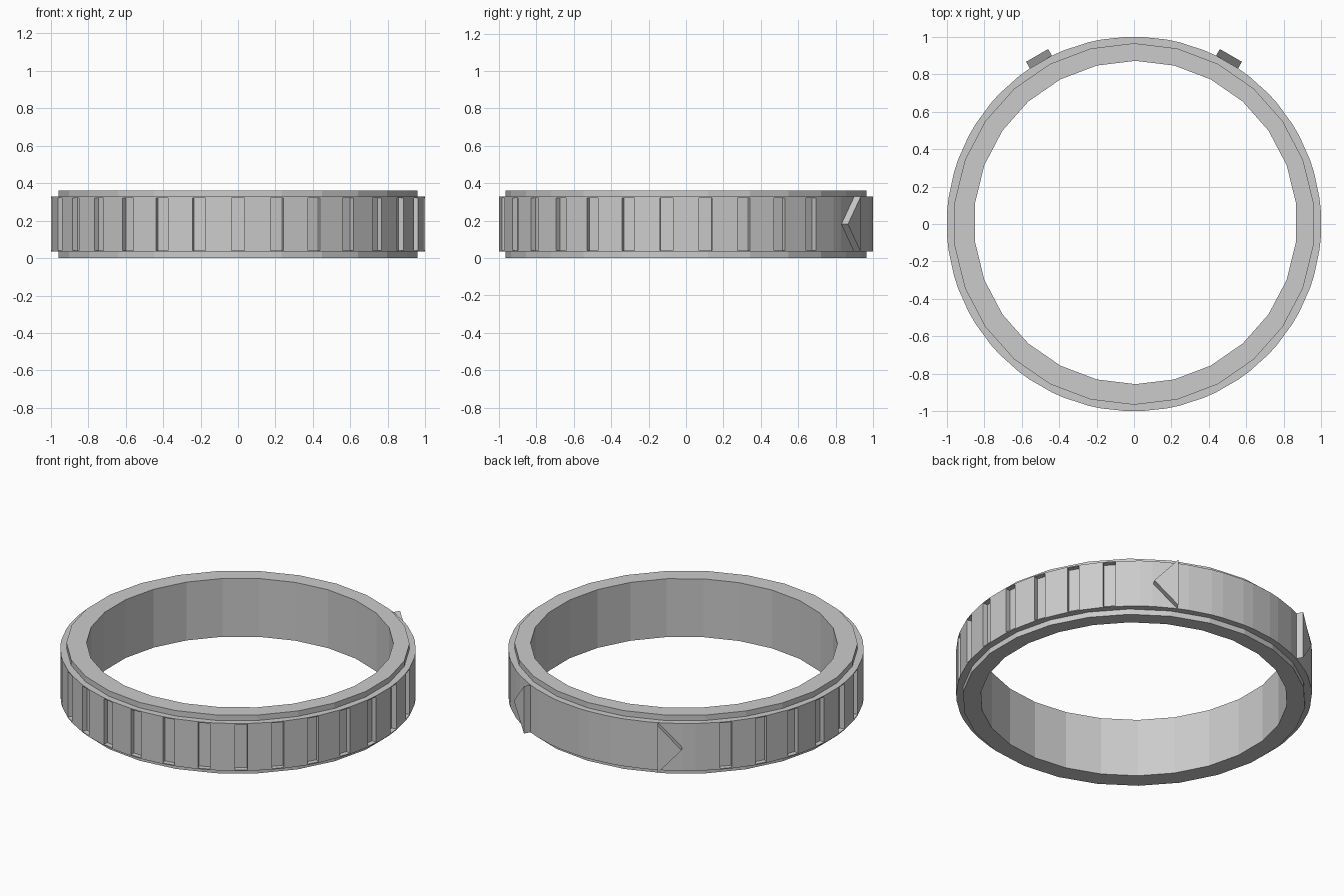
import bpy, bmesh
from math import sin, cos, radians
from mathutils import Vector

if "Cube" in bpy.data.objects:
    bpy.data.objects.remove(bpy.data.objects["Cube"])


def finish(bm, name):
    bmesh.ops.recalc_face_normals(bm, faces=bm.faces)
    mesh = bpy.data.meshes.new(name)
    bm.to_mesh(mesh)
    bm.free()
    ob = bpy.data.objects.new(name, mesh)
    bpy.context.collection.objects.link(ob)
    return ob


def polar(r, deg, z, off=0.0):
    # angle is measured from the front (-y) towards +x
    a = radians(deg)
    return Vector((r * sin(a) + off, -r * cos(a) + off, z))


def ring_mesh(profile, angles):
    # sweep a closed (radius, z, offset) profile around z; faces keyed by (segment, side)
    bm = bmesh.new()
    loops = [[bm.verts.new(polar(r, a, z, o)) for r, z, o in profile] for a in angles]
    n, m = len(angles), len(profile)
    faces = {}
    for i in range(n):
        p, q = loops[i], loops[(i + 1) % n]
        for j in range(m):
            k = (j + 1) % m
            faces[i, j] = bm.faces.new((p[j], q[j], q[k], p[k]))
    return bm, faces


# Inner ring, 26 sided, with a slightly off-centre bore
bm, _ = ring_mesh([(0.965, 0, 0), (0.965, 0.362, 0), (0.863, 0.362, 0.008), (0.863, 0, 0.008)],
                  [i * 360 / 26 for i in range(26)])
finish(bm, "inner_ring")

# Grip band with recessed slots everywhere but the back
angles = [12 * k + s for k in range(30) for s in (-2, 2)]
bm, faces = ring_mesh([(1.0, 0.034, 0), (1.0, 0.04, 0), (1.0, 0.322, 0), (1.0, 0.328, 0),
                       (0.94, 0.328, 0), (0.94, 0.034, 0)], angles)
bmesh.ops.recalc_face_normals(bm, faces=bm.faces)
slots = [faces[2 * k, 1] for k in range(30) if k <= 11 or k >= 19]
for f in bmesh.ops.extrude_discrete_faces(bm, faces=slots)["faces"]:
    c = f.calc_center_median()
    d = Vector((c.x, c.y, 0)).normalized() * -0.03
    bmesh.ops.translate(bm, verts=f.verts, vec=d)
finish(bm, "grip_band")

# Triangular pointers on the back, aimed away from the plain section
for side, name in ((1, "right_pointer"), (-1, "left_pointer")):
    bm = bmesh.new()
    a = radians(30)
    normal = Vector((side * sin(a), cos(a), 0))
    along = Vector((side * cos(a), -sin(a), 0))
    tri = [(-0.07, 0.034), (-0.07, 0.328), (0.066, 0.181)]
    inner, outer = [[bm.verts.new(normal * r + along * t + Vector((0, 0, z))) for t, z in tri]
                    for r in (0.997, 1.038)]
    bm.faces.new(inner)
    bm.faces.new(outer)
    for i in range(3):
        j = (i + 1) % 3
        bm.faces.new((inner[i], inner[j], outer[j], outer[i]))
    finish(bm, name)
